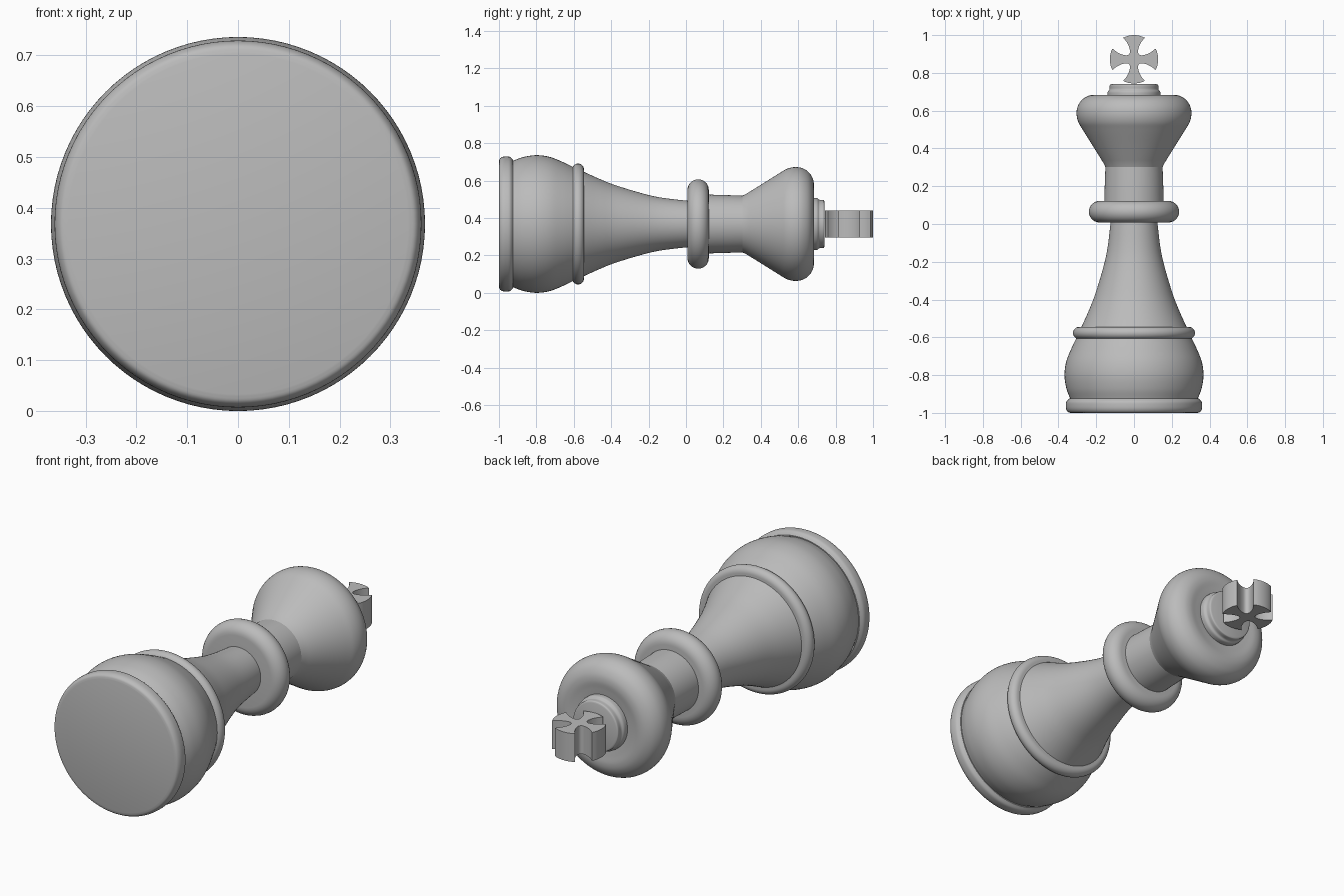
import bpy, bmesh, math
from mathutils import Matrix, Vector

if "Cube" in bpy.data.objects:
    bpy.data.objects.remove(bpy.data.objects["Cube"])

AXIS_Z = 0.368   # height of the lying piece's centre line
SEGMENTS = 96

grey = bpy.data.materials.new("plain grey")
grey.use_nodes = True
colour = (0.5, 0.5, 0.5, 1)
grey.diffuse_color = colour
grey.node_tree.nodes["Principled BSDF"].inputs["Base Color"].default_value = colour


def finish(name, bm, angle=35):
    """Turn a bmesh into a shaded object lying on the centre line."""
    bmesh.ops.remove_doubles(bm, verts=bm.verts, dist=1e-5)
    bmesh.ops.recalc_face_normals(bm, faces=bm.faces)
    mesh = bpy.data.meshes.new(name)
    bm.to_mesh(mesh)
    bm.free()
    mesh.materials.append(grey)
    obj = bpy.data.objects.new(name, mesh)
    obj.location.z = AXIS_Z
    bpy.context.collection.objects.link(obj)
    bpy.ops.object.select_all(action="DESELECT")
    obj.select_set(True)
    bpy.context.view_layer.objects.active = obj
    bpy.ops.object.shade_smooth_by_angle(angle=math.radians(angle))
    return obj


def smooth_path(points, steps=6):
    """Catmull-Rom curve through the given (y, radius) points."""
    p = [Vector(q) for q in points]
    p = [2 * p[0] - p[1]] + p + [2 * p[-1] - p[-2]]
    path = []
    for a, b, c, d in zip(p, p[1:], p[2:], p[3:]):
        for i in range(steps):
            t = i / steps
            path.append(0.5 * (2 * b + (c - a) * t + (2 * a - 5 * b + 4 * c - d) * t ** 2
                               + (3 * b - a - 3 * c + d) * t ** 3))
    return path + [p[-2]]


def lathe(name, profile):
    """Spin (y, radius) points round the y axis, closing both ends."""
    bm = bmesh.new()
    points = [(profile[0][0], 0), *profile, (profile[-1][0], 0)]
    verts = [bm.verts.new((r, y, 0)) for y, r in points]
    edges = [bm.edges.new(pair) for pair in zip(verts, verts[1:])]
    bmesh.ops.spin(bm, geom=verts + edges, cent=(0, 0, 0), axis=(0, 1, 0),
                   angle=math.tau, steps=SEGMENTS)
    return finish(name, bm)


def rounded_ring(name, y, half, radius):
    """Disc with a half-round rim."""
    arc = [math.pi * i / 14 for i in range(15)]
    lathe(name, [(y - half * math.cos(a), radius - half + half * math.sin(a)) for a in arc])


# Foot and bulging base
lathe("foot", smooth_path([(-1, 0.335), (-0.995, 0.35), (-0.98, 0.359), (-0.96, 0.361),
                           (-0.94, 0.358), (-0.925, 0.343)], 4))
lathe("base_bulb", smooth_path([(-0.925, 0.338), (-0.87, 0.358), (-0.8, 0.368),
                                (-0.73, 0.359), (-0.66, 0.332), (-0.59, 0.298)]))
rounded_ring("base_ring", -0.577, 0.032, 0.323)

# Flared stem and neck
lathe("stem", smooth_path([(-0.57, 0.29), (-0.46, 0.24), (-0.355, 0.2), (-0.17, 0.148),
                           (0, 0.125), (0.06, 0.122)]))
rounded_ring("neck_ring", 0.065, 0.057, 0.239)
lathe("neck", smooth_path([(0.08, 0.158), (0.2, 0.155), (0.31, 0.151)]))

# Head: straight flare, rounded shoulder and shallow dished top
lathe("head", [(0.3, 0.151)] + smooth_path([
    (0.32, 0.16), (0.42, 0.222), (0.5, 0.272), (0.54, 0.295), (0.58, 0.304), (0.62, 0.299),
    (0.655, 0.278), (0.677, 0.245), (0.684, 0.21), (0.68, 0.17), (0.676, 0.135)]))
lathe("head_cap", smooth_path([(0.67, 0.14), (0.7, 0.139), (0.712, 0.13), (0.73, 0.129),
                               (0.737, 0.127), (0.74, 0.12)], 4))

# Cross with four flared arms, extruded through z
HALF_DEPTH, CROSS_R, CROSS_Y = 0.073, 0.128, 0.872
side = smooth_path([(0.026, 0.026), (0.038, 0.021), (0.062, 0.025), (0.09, 0.038),
                    (0.114, 0.057)], 3)
tip = math.atan2(0.057, 0.114)
arm = [(p.x, -p.y) for p in side]
arm += [(CROSS_R * math.cos(tip * k / 4), CROSS_R * math.sin(tip * k / 4)) for k in range(-3, 4)]
arm += [(p.x, p.y) for p in reversed(side[1:])]
bm = bmesh.new()
outline = []
for quarter in range(4):
    turn = Matrix.Rotation(quarter * math.pi / 2, 3, "Z")
    for x, y in arm:
        v = turn @ Vector((x, y, 0))
        outline.append(bm.verts.new((v.x, v.y + CROSS_Y, -HALF_DEPTH)))
face = bm.faces.new(outline)
new = bmesh.ops.extrude_face_region(bm, geom=[face], use_keep_orig=True)["geom"]
bmesh.ops.translate(bm, vec=(0, 0, 2 * HALF_DEPTH),
                    verts=[g for g in new if isinstance(g, bmesh.types.BMVert)])
finish("cross", bm)
